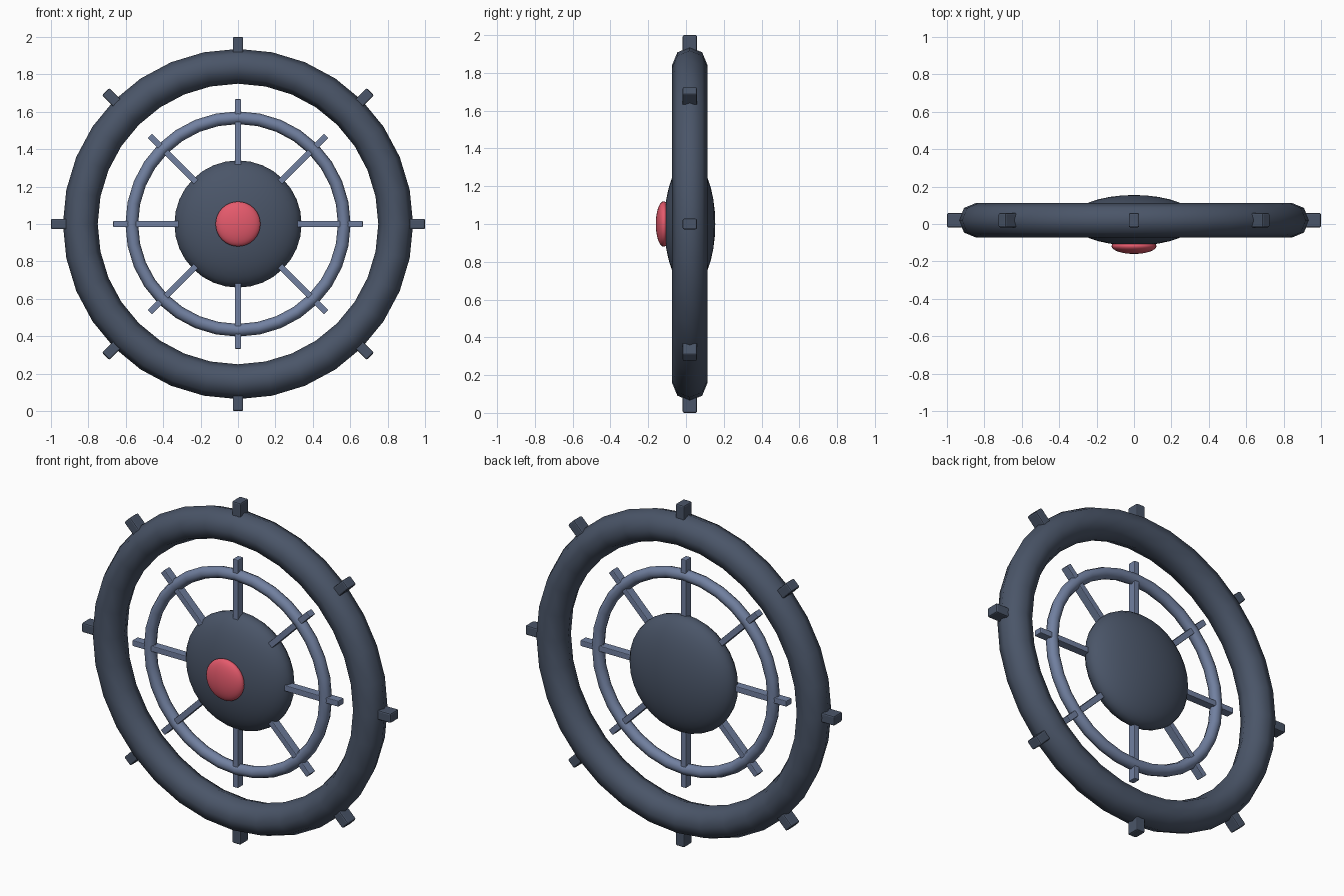
import bpy, math
from mathutils import Matrix, Vector

if "Cube" in bpy.data.objects:
    bpy.data.objects.remove(bpy.data.objects["Cube"])

CZ = 1.0   # wheel centre height
Y = 0.02   # depth of the main wheel plane


def srgb(r, g, b):
    f = lambda c: c / 12.92 if c <= 0.04045 else ((c + 0.055) / 1.055) ** 2.4
    return [f(v / 255) for v in (r, g, b)] + [1.0]


def material(name, rgb):
    m = bpy.data.materials.new(name)
    m.diffuse_color = srgb(*rgb)
    m.use_nodes = True
    m.node_tree.nodes["Principled BSDF"].inputs["Base Color"].default_value = m.diffuse_color
    return m


dark = material("dark slate", (74, 85, 104))
steel = material("steel blue", (113, 128, 160))
red = material("coral red", (229, 90, 108))


def finish(name, mat, smooth=True):
    ob = bpy.context.object
    ob.name = name
    ob.data.materials.append(mat)
    if smooth:
        bpy.ops.object.shade_smooth()
    return ob


def ring(name, major, minor, y, segs, sides, mat):
    bpy.ops.mesh.primitive_torus_add(
        major_radius=major, minor_radius=minor, major_segments=segs,
        minor_segments=sides, location=(0, y, CZ), rotation=(math.pi / 2, 0, 0))
    return finish(name, mat)


def dome(name, radius, depth, y, mat):
    bpy.ops.mesh.primitive_uv_sphere_add(
        segments=32, ring_count=16, radius=1, location=(0, y, CZ),
        rotation=(math.pi / 2, 0, 0))
    bpy.context.object.scale = (radius, radius, depth)
    return finish(name, mat)


def radial_bars(name, inner, outer, width, depth, y, bevel, mat):
    # eight bars pointing out from the wheel centre
    for i in range(8):
        turn = Matrix.Rotation(i * math.pi / 4, 4, 'Y')
        pos = turn @ Vector((0, 0, (inner + outer) / 2)) + Vector((0, y, CZ))
        bpy.ops.mesh.primitive_cube_add(size=1, location=pos)
        ob = finish(f"{name}_{i + 1}", mat, smooth=False)
        ob.rotation_euler = turn.to_euler()
        ob.data.transform(Matrix.Diagonal((width, depth, outer - inner, 1)))
        mod = ob.modifiers.new("soft edges", 'BEVEL')
        mod.width = bevel
        mod.segments = 2


# Rim with studs
ring("rim", 0.843, 0.093, Y, 32, 8, dark)
radial_bars("rim_stud", 0.88, 1.0, 0.056, 0.076, Y, 0.008, dark)

# Inner ring and spokes
ring("inner_ring", 0.568, 0.034, 0.0, 32, 8, steel)
radial_bars("spoke", 0.25, 0.667, 0.034, 0.05, 0.0, 0.004, steel)

# Hub and centre button
dome("hub", 0.34, 0.135, Y, dark)
dome("centre_button", 0.12, 0.042, -0.118, red)
